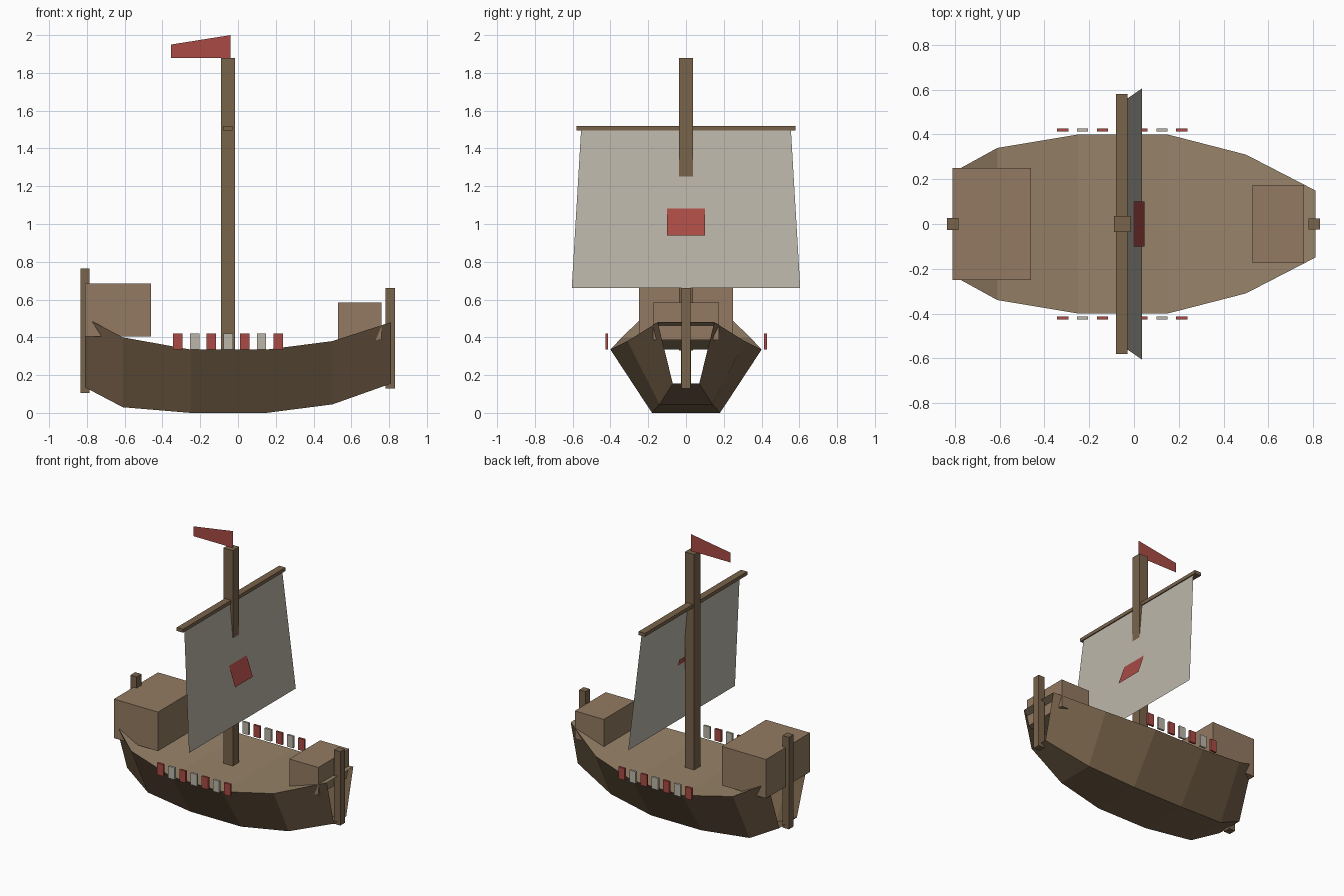
import bpy, math

if "Cube" in bpy.data.objects:
    bpy.data.objects.remove(bpy.data.objects["Cube"])


def material(name, rgb):
    m = bpy.data.materials.new(name)
    m.diffuse_color = (*rgb, 1)
    m.use_nodes = True
    m.node_tree.nodes["Principled BSDF"].inputs["Base Color"].default_value = m.diffuse_color
    return m


hull_wood = material("hull_wood", (0.19, 0.125, 0.07))
deck_wood = material("deck_wood", (0.31, 0.225, 0.14))
cabin_wood = material("cabin_wood", (0.29, 0.195, 0.12))
mast_wood = material("mast_wood", (0.19, 0.125, 0.07))
canvas = material("canvas", (0.50, 0.47, 0.40))
red = material("red", (0.40, 0.07, 0.06))


def mesh(name, verts, faces, mat):
    me = bpy.data.meshes.new(name)
    me.from_pydata(verts, [], faces)
    me.materials.append(mat)
    ob = bpy.data.objects.new(name, me)
    bpy.context.collection.objects.link(ob)
    return ob


def box(name, x, y, z, mat):
    """Box from (min, max) ranges."""
    bpy.ops.mesh.primitive_cube_add(size=1, location=[sum(r) / 2 for r in (x, y, z)])
    ob = bpy.context.object
    ob.name = name
    ob.scale = [r[1] - r[0] for r in (x, y, z)]
    ob.data.materials.append(mat)
    return ob


# Hull stations: x, half width at top, top z, half width at bottom, bottom z
stations = [
    (-0.81, 0.23, 0.505, 0.10, 0.135),
    (-0.61, 0.34, 0.40, 0.15, 0.03),
    (-0.25, 0.40, 0.335, 0.18, 0.0),
    (0.15, 0.40, 0.335, 0.18, 0.0),
    (0.50, 0.31, 0.38, 0.14, 0.045),
    (0.81, 0.15, 0.48, 0.07, 0.155),
]

# Hull: open-ended shell of sides and bottom
verts, faces = [], []
for x, tw, tz, bw, bz in stations:
    verts += [(x, -tw, tz), (x, -bw, bz), (x, bw, bz), (x, tw, tz)]
for i in range(len(stations) - 1):
    for k in range(3):
        a = 4 * i + k
        faces.append((a, a + 1, a + 5, a + 4))
mesh("hull", verts, faces, hull_wood)

# Deck: strip between the top edges
verts = [(x, s * tw, tz) for x, tw, tz, _, _ in stations for s in (-1, 1)]
faces = [(2 * i, 2 * i + 2, 2 * i + 3, 2 * i + 1) for i in range(len(stations) - 1)]
mesh("deck", verts, faces, deck_wood)

# Castles and end posts
box("stern_castle", (-0.81, -0.46), (-0.25, 0.25), (0.405, 0.685), cabin_wood)
box("bow_castle", (0.53, 0.76), (-0.175, 0.175), (0.385, 0.585), cabin_wood)
box("stern_post", (-0.835, -0.785), (-0.027, 0.027), (0.105, 0.765), mast_wood)
box("bow_post", (0.78, 0.83), (-0.025, 0.025), (0.13, 0.66), mast_wood)

# Mast and yard
box("mast", (-0.09, -0.016), (-0.036, 0.036), (0.33, 1.88), mast_wood)
box("yard", (-0.08, -0.03), (-0.58, 0.58), (1.495, 1.52), mast_wood)

# Sail: slanting flat sheet
mesh("sail", [(0.035, -0.605, 0.66), (0.035, 0.605, 0.66),
              (-0.038, 0.555, 1.505), (-0.038, -0.555, 1.505)], [(0, 1, 2, 3)], canvas)

# Red sail patch, tilted more than the sail and cutting through it
mesh("sail_patch", [(0.047, -0.1, 0.94), (0.047, 0.1, 0.94),
                    (-0.018, 0.1, 1.13), (-0.018, -0.1, 1.13)], [(0, 1, 2, 3)], red)

# Pennant
mesh("pennant", [(-0.04, 0, 1.88), (-0.04, 0, 2.0),
                 (-0.355, 0, 1.95), (-0.355, 0, 1.88)], [(0, 1, 2, 3)], red)

# Shields along both rails
for side in (-1, 1):
    for i in range(7):
        x, y = -0.318 + i * 0.0885, side * 0.42
        box("shield", (x - 0.025, x + 0.025), (y - 0.0075, y + 0.0075),
            (0.335, 0.42), canvas if i % 2 else red)
